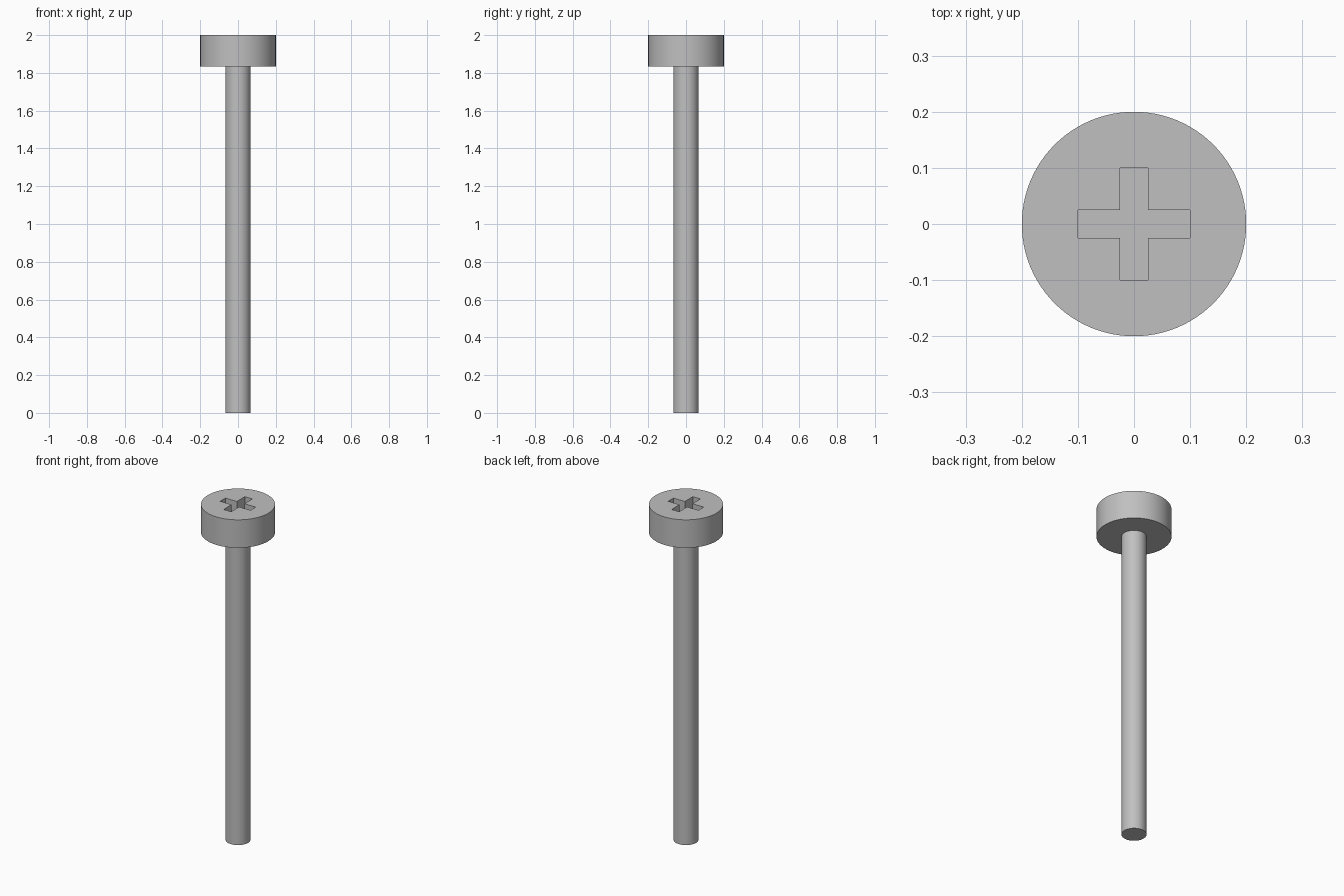
import bpy
import math

cube = bpy.data.objects.get("Cube")
if cube:
    bpy.data.objects.remove(cube, do_unlink=True)

HEAD_BOTTOM, TOP = 1.833, 2.0
RECESS_DEPTH = 0.067

# Single steel colour
steel = bpy.data.materials.new("steel grey")
steel.use_nodes = True
colour = (0.527, 0.527, 0.527, 1)
steel.diffuse_color = colour
steel.node_tree.nodes["Principled BSDF"].inputs["Base Color"].default_value = colour


def cylinder(name, radius, low, high):
    bpy.ops.mesh.primitive_cylinder_add(
        vertices=96, radius=radius, depth=high - low, location=(0, 0, (low + high) / 2))
    ob = bpy.context.object
    ob.name = name
    ob.data.materials.append(steel)
    return ob


def cross_cutter(name, arm, half, low, high):
    # One arm's three corners, turned four times, make the cross outline
    corners = [(half, half), (arm, half), (arm, -half)]
    outline = []
    for turn in range(4):
        c, s = math.cos(-turn * math.pi / 2), math.sin(-turn * math.pi / 2)
        outline += [(x * c - y * s, x * s + y * c) for x, y in corners]
    n = len(outline)
    verts = [(x, y, z) for z in (low, high) for x, y in outline]
    # The outline runs clockwise, so the bottom face points down as listed
    faces = [list(range(n)), list(range(2 * n - 1, n - 1, -1))]
    faces += [(i, i + n, (i + 1) % n + n, (i + 1) % n) for i in range(n)]
    mesh = bpy.data.meshes.new(name)
    mesh.from_pydata(verts, [], faces)
    mesh.materials.append(steel)
    ob = bpy.data.objects.new(name, mesh)
    bpy.context.collection.objects.link(ob)
    return ob


def smooth(ob):
    bpy.ops.object.select_all(action="DESELECT")
    ob.select_set(True)
    bpy.context.view_layer.objects.active = ob
    bpy.ops.object.shade_smooth_by_angle(angle=math.radians(30))


# Plain round shaft
shaft = cylinder("shaft", 0.067, 0, HEAD_BOTTOM)
smooth(shaft)

# Flat cylindrical head with a cross-shaped driver recess
head = cylinder("head", 0.2, HEAD_BOTTOM, TOP)
cutter = cross_cutter("recess_cutter", 0.1, 0.025, TOP - RECESS_DEPTH, TOP + 0.1)
cutter.hide_render = True
cut = head.modifiers.new("recess", "BOOLEAN")
cut.operation = "DIFFERENCE"
cut.solver = "EXACT"
cut.object = cutter
bpy.context.view_layer.objects.active = head
bpy.ops.object.modifier_apply(modifier=cut.name)
bpy.data.objects.remove(cutter, do_unlink=True)
smooth(head)
